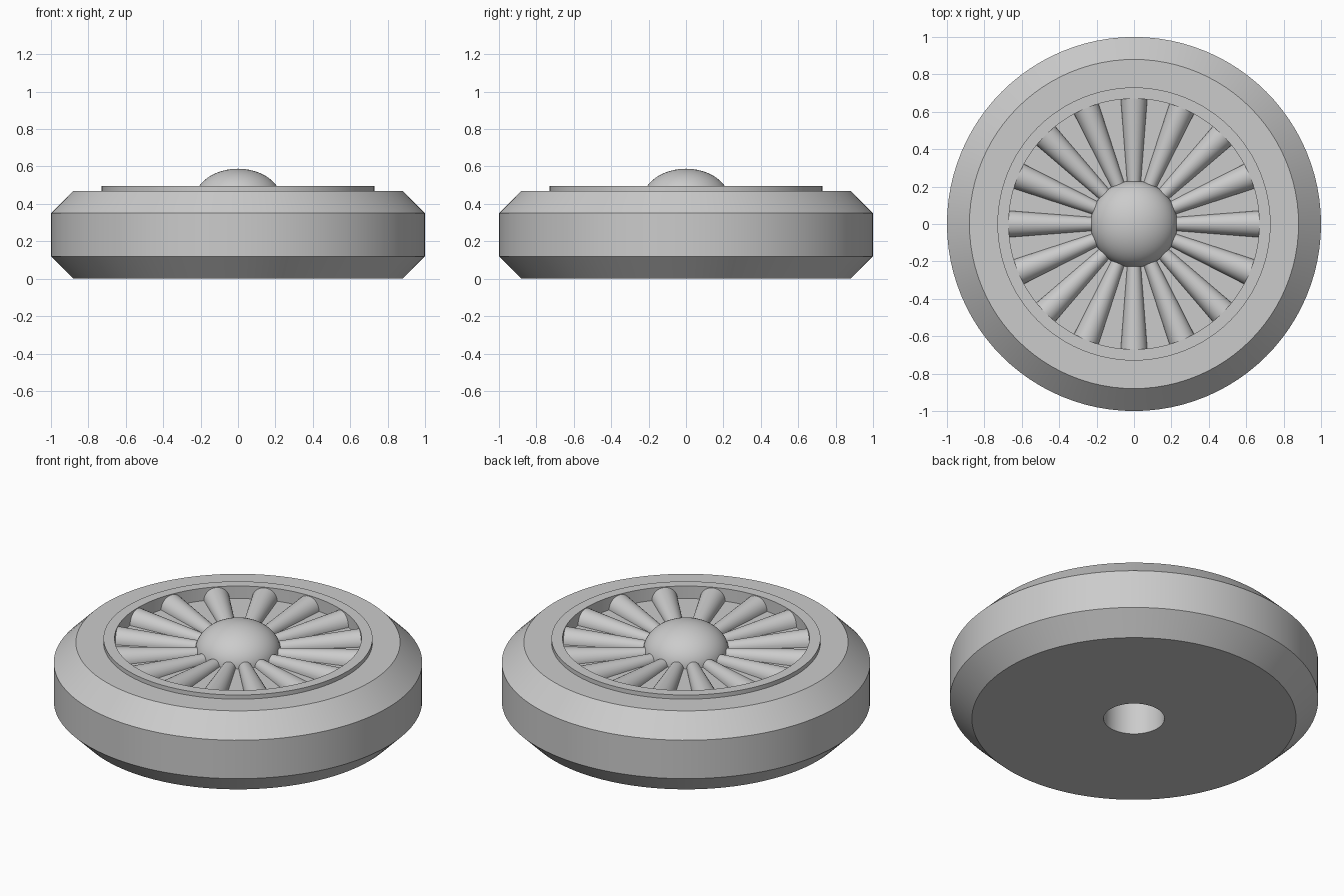
import bpy
import bmesh
from math import pi, radians
from mathutils import Matrix, Vector

if "Cube" in bpy.data.objects:
    bpy.data.objects.remove(bpy.data.objects["Cube"], do_unlink=True)

SEGMENTS = 96
SPOKES = 16
FLOOR = 0.42          # height of the recessed face, also the spoke axis

grey = bpy.data.materials.new("plain grey")
grey.use_nodes = True
grey.diffuse_color = (0.6, 0.6, 0.6, 1)
grey.node_tree.nodes["Principled BSDF"].inputs["Base Color"].default_value = (0.6, 0.6, 0.6, 1)


def finish(bm, name):
    """Turn a bmesh into a smooth shaded grey object."""
    bmesh.ops.recalc_face_normals(bm, faces=bm.faces)
    mesh = bpy.data.meshes.new(name)
    bm.to_mesh(mesh)
    bm.free()
    mesh.materials.append(grey)
    obj = bpy.data.objects.new(name, mesh)
    bpy.context.collection.objects.link(obj)
    bpy.ops.object.select_all(action="DESELECT")
    obj.select_set(True)
    bpy.context.view_layer.objects.active = obj
    bpy.ops.object.shade_smooth_by_angle(angle=radians(30))
    return obj


def lathe(name, profile):
    """Revolve a (radius, height) profile around z."""
    bm = bmesh.new()
    verts = [bm.verts.new((r, 0, z)) for r, z in profile]
    edges = [bm.edges.new(pair) for pair in zip(verts, verts[1:])]
    bmesh.ops.spin(bm, geom=verts + edges, cent=(0, 0, 0), axis=(0, 0, 1),
                   angle=2 * pi, steps=SEGMENTS)
    bmesh.ops.remove_doubles(bm, verts=bm.verts, dist=0.0005)
    return finish(bm, name)


# Wheel body: axle hole, chamfered tread, raised lip and recessed face
lathe("wheel_body", [
    (0, 0.40), (0.165, 0.40), (0.165, 0), (0.88, 0), (1, 0.12), (1, 0.35),
    (0.88, 0.47), (0.73, 0.47), (0.73, 0.495), (0.67, 0.495),
    (0.67, FLOOR), (0, FLOOR)])

# Hub cap: upper half of a flattened sphere
bm = bmesh.new()
bmesh.ops.create_uvsphere(bm, u_segments=64, v_segments=32, radius=1)
bmesh.ops.bisect_plane(bm, geom=bm.verts[:] + bm.edges[:] + bm.faces[:],
                       plane_co=(0, 0, 0), plane_no=(0, 0, 1), clear_inner=True)
bmesh.ops.scale(bm, vec=(0.232, 0.232, 0.168), verts=bm.verts)
bmesh.ops.translate(bm, vec=(0, 0, FLOOR), verts=bm.verts)
finish(bm, "hub_cap")

# Spokes: half-sunk cones widening towards the lip
inner, outer = 0.18, 0.68
for i in range(SPOKES):
    bm = bmesh.new()
    bmesh.ops.create_cone(bm, cap_ends=True, segments=32, radius1=0.033,
                          radius2=0.072, depth=outer - inner)
    place = (Matrix.Rotation(2 * pi * i / SPOKES, 4, "Z")
             @ Matrix.Translation(Vector(((inner + outer) / 2, 0, FLOOR)))
             @ Matrix.Rotation(pi / 2, 4, "Y"))
    bm.transform(place)
    # Keep only the half above the recessed face
    bmesh.ops.bisect_plane(bm, geom=bm.verts[:] + bm.edges[:] + bm.faces[:],
                           plane_co=(0, 0, FLOOR), plane_no=(0, 0, 1), clear_inner=True)
    finish(bm, f"spoke_{i + 1}")
